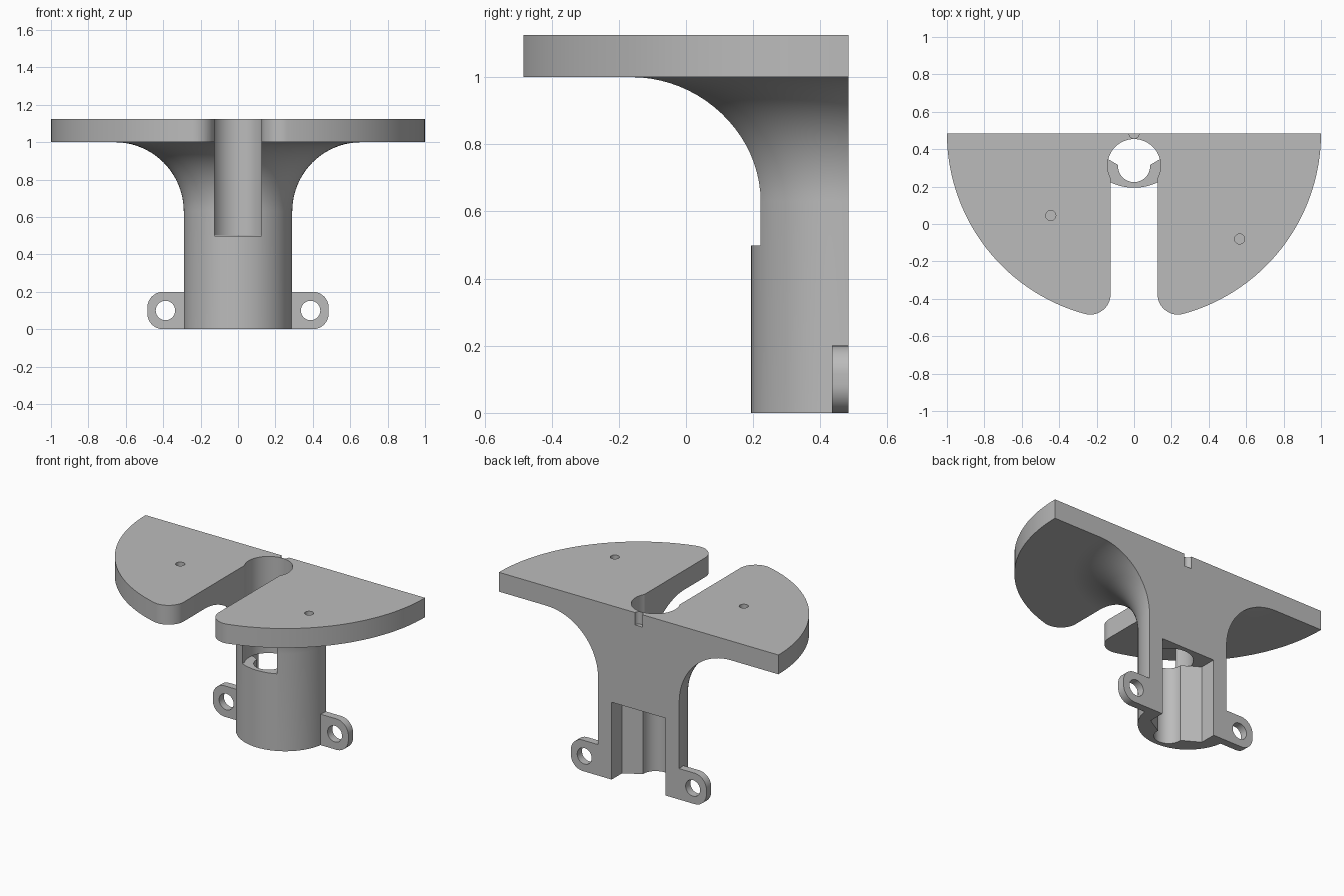
import bpy, bmesh
from math import sin, cos, pi, asin, atan2, sqrt, radians

if "Cube" in bpy.data.objects:
    bpy.data.objects.remove(bpy.data.objects["Cube"])

BACK = 0.484          # flat back plane, also the axis of the revolved body
POST_R, FLARE, PLATE_Z, TOP = 0.29, 0.37, 1.0, 1.125
SLOT, BORE_R, BORE_Y, LEDGE = 0.125, 0.142, 0.312, 0.5
TIP_R = 0.11

grey = bpy.data.materials.new("plain_grey")
grey.use_nodes = True
grey.diffuse_color = (0.5, 0.5, 0.5, 1)
grey.node_tree.nodes["Principled BSDF"].inputs["Base Color"].default_value = (0.5, 0.5, 0.5, 1)


def finish(name, bm):
    bmesh.ops.recalc_face_normals(bm, faces=bm.faces)
    mesh = bpy.data.meshes.new(name)
    bm.to_mesh(mesh)
    bm.free()
    mesh.materials.append(grey)
    obj = bpy.data.objects.new(name, mesh)
    bpy.context.collection.objects.link(obj)
    return obj


def arc(cx, cy, r, a0, a1, n):
    steps = [a0 + (a1 - a0) * i / n for i in range(n + 1)]
    return [(cx + r * cos(a), cy + r * sin(a)) for a in steps]


def prism(name, outline, lo, hi, axis="z"):
    """Extrude a closed outline along z, or along y for an xz outline."""
    bm = bmesh.new()
    place = (lambda p, h: (p[0], p[1], h)) if axis == "z" else (lambda p, h: (p[0], h, p[1]))
    face = bm.faces.new([bm.verts.new(place(p, lo)) for p in outline])
    new = bmesh.ops.extrude_face_region(bm, geom=[face])["geom"]
    shift = (0, 0, hi - lo) if axis == "z" else (0, hi - lo, 0)
    bmesh.ops.translate(bm, vec=shift, verts=[v for v in new if isinstance(v, bmesh.types.BMVert)])
    return finish(name, bm)


def mirrored(half):
    return half + [(-x, y) for x, y in reversed(half) if abs(x) > 1e-5]


def circle(cx, cy, r, n=32):
    return arc(cx, cy, r, 0, 2 * pi, n)[:-1]


def apply(obj, modifier):
    bpy.context.view_layer.objects.active = obj
    bpy.ops.object.modifier_apply(modifier=modifier.name)


def cut(obj, cutter):
    cutter.hide_render = True
    mod = obj.modifiers.new("cut", 'BOOLEAN')
    mod.operation, mod.solver, mod.object = 'DIFFERENCE', 'EXACT', cutter
    apply(obj, mod)
    bpy.data.objects.remove(cutter)


def smooth(obj):
    bpy.ops.object.select_all(action='DESELECT')
    obj.select_set(True)
    bpy.context.view_layer.objects.active = obj
    bpy.ops.object.shade_smooth_by_angle(angle=radians(25))


# Post, flare and plate: one profile swept through a half turn
profile = [(POST_R, 0)]
profile += arc(POST_R + FLARE, PLATE_Z - FLARE, FLARE, pi, pi / 2, 20)
profile += [(1, PLATE_Z), (1, TOP)]
bm = bmesh.new()
SEG = 72
rows = [[bm.verts.new((r * cos(pi + pi * i / SEG), BACK + r * sin(pi + pi * i / SEG), z))
         for i in range(SEG + 1)] for r, z in profile]
for a, b in zip(rows, rows[1:]):
    for i in range(SEG):
        bm.faces.new((a[i], a[i + 1], b[i + 1], b[i]))
bm.faces.new(rows[0])
bm.faces.new(rows[-1])
bm.faces.new([row[0] for row in rows] + [row[-1] for row in reversed(rows)])
body = finish("flared_post_and_plate", bm)

# Keyhole slot: upper bore, straight slot and rounded plate tips
tip_x = SLOT + TIP_R
tip_drop = sqrt((1 - TIP_R) ** 2 - tip_x ** 2)
tip_angle = 2 * pi + atan2(-tip_drop, tip_x)
half = arc(0, BORE_Y, BORE_R, pi / 2, -asin(sqrt(BORE_R ** 2 - SLOT ** 2) / BORE_R), 24)
half += arc(tip_x, BACK - tip_drop, TIP_R, pi, tip_angle, 16)
half.append((half[-1][0] + 0.2 * cos(tip_angle), half[-1][1] + 0.2 * sin(tip_angle)))
cut(body, prism("keyhole_cutter", mirrored(half), LEDGE - 0.001, 1.3))

# Rear pocket with angled shoulders leading into the lower bore
half = [(0.193, 0.6), (0.193, 0.378)] + arc(0, 0.31, 0.086, radians(4), -pi / 2, 16)
cut(body, prism("pocket_cutter", mirrored(half), -0.1, LEDGE))

# Blind pilot holes in the plate and the notch in its back edge
for x, y in ((-0.445, 0.045), (0.565, -0.08), (0, BACK)):
    cut(body, prism("pilot_cutter", circle(x, y, 0.027, 24), TOP - 0.08, 1.3))
smooth(body)

# Mounting lugs on both sides at the foot
outline = [(0.285, 0), *arc(0.4, 0.085, 0.085, -pi / 2, 0, 12),
           *arc(0.4, 0.115, 0.085, 0, pi / 2, 12), (0.285, 0.2)]
lugs = prism("mounting_lugs", outline, 0.435, BACK, "y")
cut(lugs, prism("screw_hole_cutter", circle(0.388, 0.1, 0.052), 0.3, 0.6, "y"))
apply(lugs, lugs.modifiers.new("mirror", 'MIRROR'))
smooth(lugs)
